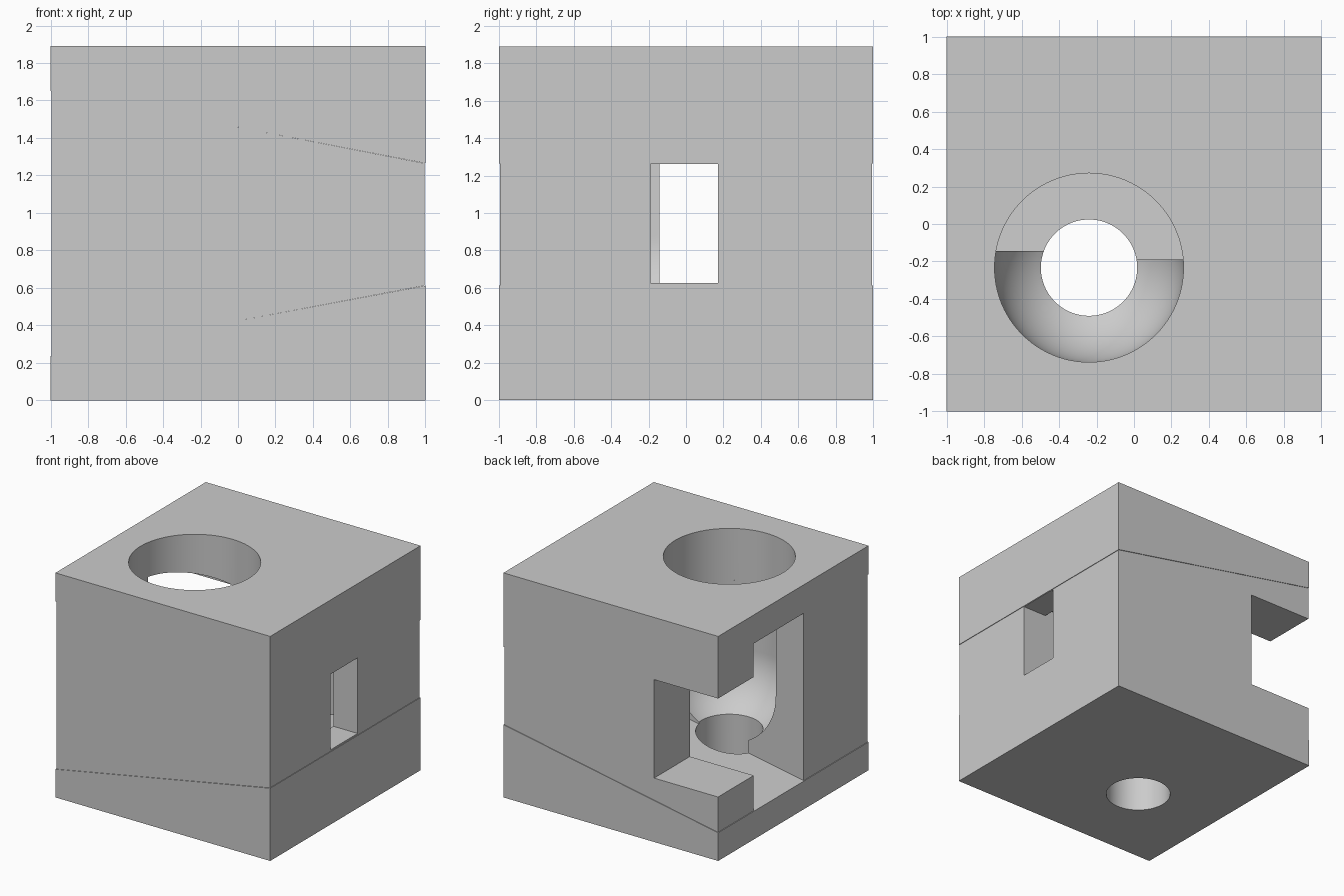
import bpy, bmesh, math

if "Cube" in bpy.data.objects:
    bpy.data.objects.remove(bpy.data.objects["Cube"])

HEIGHT = 1.89
FLOOR = (0.237, 0.612)      # sloping floor height at x = -1 and x = +1
CEILING = (1.65, 1.265)     # sloping ceiling height at x = -1 and x = +1
HOLE_X, HOLE_Y = -0.24, -0.233
BORE, DRAIN, BOWL_Z = 0.504, 0.257, 0.875

grey = bpy.data.materials.new("plain grey")
grey.use_nodes = True
grey.diffuse_color = (0.6, 0.6, 0.6, 1)
grey.node_tree.nodes["Principled BSDF"].inputs["Base Color"].default_value = (0.6, 0.6, 0.6, 1)


def finish(name, bm):
    bmesh.ops.recalc_face_normals(bm, faces=bm.faces)
    mesh = bpy.data.meshes.new(name)
    bm.to_mesh(mesh)
    bm.free()
    mesh.materials.append(grey)
    obj = bpy.data.objects.new(name, mesh)
    bpy.context.collection.objects.link(obj)
    return obj


def layer(name, low, high, half=1.0):
    """Block whose bottom and top heights run linearly along x."""
    bm = bmesh.new()
    profile = [(-half, low[0]), (half, low[1]), (half, high[1]), (-half, high[0])]
    face = bm.faces.new([bm.verts.new((x, -half, z)) for x, z in profile])
    side = bmesh.ops.extrude_face_region(bm, geom=[face])["geom"]
    bmesh.ops.translate(bm, vec=(0, 2 * half, 0),
                        verts=[v for v in side if isinstance(v, bmesh.types.BMVert)])
    return finish(name, bm)


def box(name, xs, ys, zs):
    bm = bmesh.new()
    bmesh.ops.create_cube(bm, size=1)
    for v in bm.verts:
        v.co = [r[0] if c < 0 else r[1] for c, r in zip(v.co, (xs, ys, zs))]
    return finish(name, bm)


def bowl_cutter(steps=16, segments=96):
    """Turned plug: drain hole, round bowl, straight bore."""
    start = math.acos(DRAIN / BORE)
    profile = [(0, -0.2), (DRAIN, -0.2)]
    for i in range(steps + 1):
        a = start * (1 - i / steps)
        profile.append((BORE * math.cos(a), BOWL_Z - BORE * math.sin(a)))
    profile += [(BORE, 2.2), (0, 2.2)]
    bm = bmesh.new()
    verts = [bm.verts.new((HOLE_X + r, HOLE_Y, z)) for r, z in profile]
    edges = [bm.edges.new(pair) for pair in zip(verts, verts[1:])]
    bmesh.ops.spin(bm, geom=verts + edges, cent=(HOLE_X, HOLE_Y, 0), axis=(0, 0, 1),
                   angle=math.tau, steps=segments)
    bmesh.ops.remove_doubles(bm, verts=bm.verts, dist=1e-4)
    return finish("bowl_cutter", bm)


def cut(obj, cutters):
    for c in cutters:
        mod = obj.modifiers.new("cut", 'BOOLEAN')
        mod.operation, mod.solver, mod.object = 'DIFFERENCE', 'EXACT', c
    bpy.context.view_layer.update()
    result = bpy.data.meshes.new_from_object(
        obj.evaluated_get(bpy.context.evaluated_depsgraph_get()))
    obj.modifiers.clear()
    obj.data = result
    bpy.ops.object.select_all(action='DESELECT')
    obj.select_set(True)
    bpy.context.view_layer.objects.active = obj
    bpy.ops.object.shade_smooth_by_angle(angle=math.radians(25))


# Three stacked layers; the middle one is set in by a hair
base = layer("base_wedge", (0, 0), FLOOR)
walls = layer("middle_walls", FLOOR, CEILING, 0.995)
lid = layer("top_wedge", CEILING, (HEIGHT, HEIGHT))

# Openings
bowl = bowl_cutter()
openings = [
    box("wide_channel_cutter", (-1.2, -0.24), (-0.143, 0.52), (0, 2)),
    box("inner_channel_cutter", (-0.25, 0.77), (-0.19, 0.52), (0, 2)),
    box("side_window_cutter", (0.7, 1.2), (-0.19, 0.17), (0.625, 1.262)),
    box("corner_notch_cutter", (-1.2, -0.4), (0.5, 1.2), (0.535, 1.364)),
]

cut(base, [bowl])
cut(walls, [bowl] + openings)
cut(lid, [bowl])

for helper in [bowl] + openings:
    bpy.data.objects.remove(helper)
